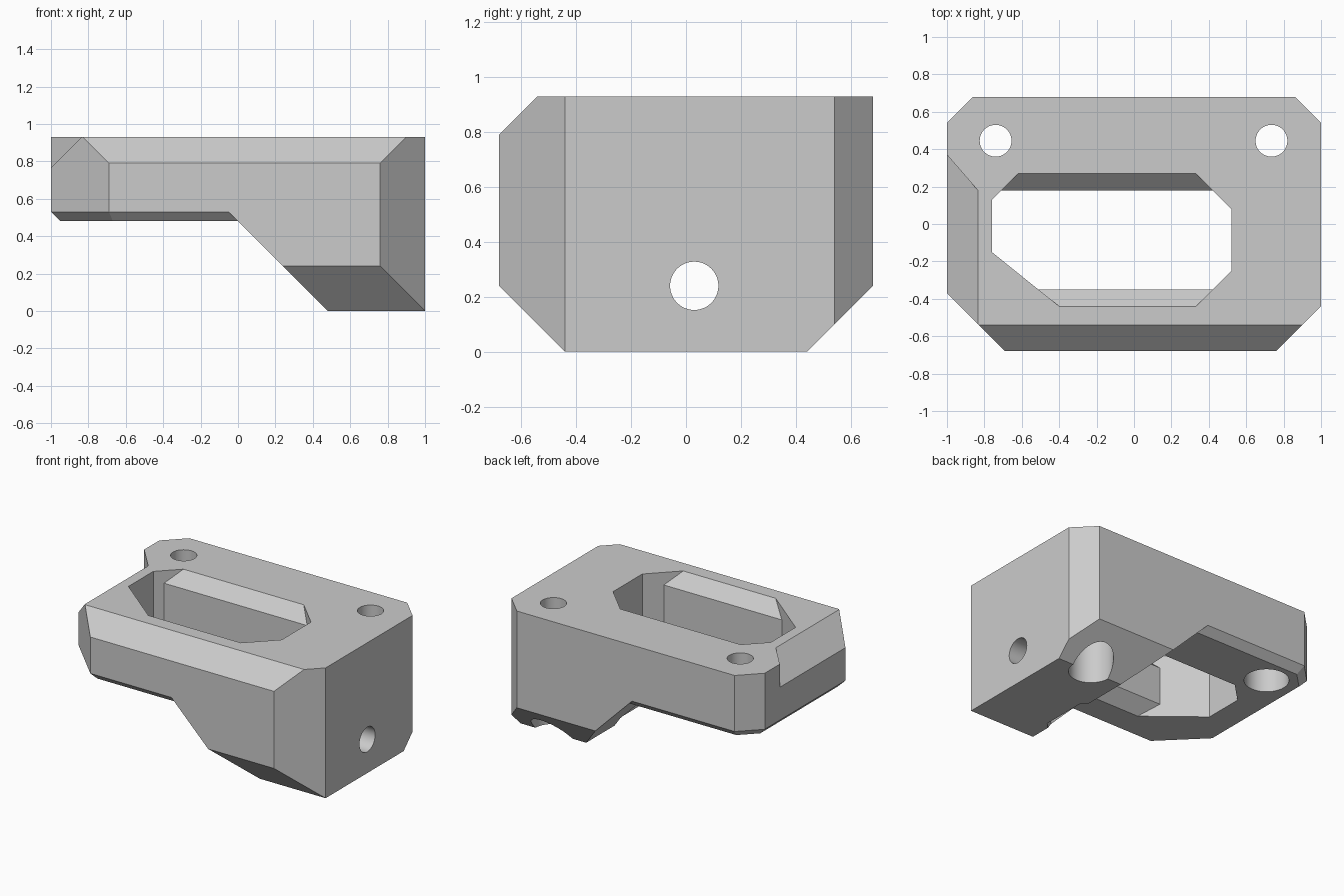
import bpy, bmesh, math
from mathutils import Vector

old = bpy.data.objects.get("Cube")
if old:
    bpy.data.objects.remove(old, do_unlink=True)

grey = bpy.data.materials.new("plain_grey")
grey.use_nodes = True
grey.diffuse_color = (0.6, 0.6, 0.6, 1)
grey.node_tree.nodes["Principled BSDF"].inputs["Base Color"].default_value = (0.6, 0.6, 0.6, 1)


def prism(name, points, axis, lo, hi, planes=()):
    """Extrude a 2D outline along an axis, then slice off the positive side of each plane."""
    place = {"z": lambda a, b, t: (a, b, t), "x": lambda a, b, t: (t, a, b)}[axis]
    bm = bmesh.new()
    face = bm.faces.new([bm.verts.new(place(a, b, lo)) for a, b in points])
    ext = bmesh.ops.extrude_face_region(bm, geom=[face])
    shift = Vector(place(0, 0, hi - lo))
    bmesh.ops.translate(bm, vec=shift, verts=[v for v in ext["geom"] if isinstance(v, bmesh.types.BMVert)])
    for co, no in planes:
        cut = bmesh.ops.bisect_plane(bm, geom=bm.verts[:] + bm.edges[:] + bm.faces[:], dist=1e-5,
                                     plane_co=co, plane_no=no, clear_outer=True)
        edges = [e for e in cut["geom_cut"] if isinstance(e, bmesh.types.BMEdge)]
        bmesh.ops.edgeloop_fill(bm, edges=edges)
    bmesh.ops.recalc_face_normals(bm, faces=bm.faces[:])
    mesh = bpy.data.meshes.new(name)
    bm.to_mesh(mesh)
    bm.free()
    ob = bpy.data.objects.new(name, mesh)
    bpy.context.collection.objects.link(ob)
    return ob


def rect(x, y):
    return [(-x, -y), (x, -y), (x, y), (-x, y)]


def circle(cx, cy, r, n=48):
    return [(cx + r * math.cos(math.tau * i / n), cy + r * math.sin(math.tau * i / n)) for i in range(n)]


def subtract(target, tool):
    """Cut the tool out of the target and discard the tool."""
    mod = target.modifiers.new("cut", "BOOLEAN")
    mod.operation, mod.solver, mod.object = "DIFFERENCE", "EXACT", tool
    tool.hide_render = True
    bpy.context.view_layer.objects.active = target
    bpy.ops.object.modifier_apply(modifier=mod.name)
    bpy.data.objects.remove(tool, do_unlink=True)


TOP, DECK = 0.93, 0.48

# Main block: chamfered plan, sloped top front edge and lower front and back edges
plan = [(-0.69, -0.68), (0.76, -0.68), (1, -0.44), (1, 0.54),
        (0.86, 0.68), (-0.86, 0.68), (-1, 0.54), (-1, -0.37)]
body = prism("bracket_body", plan, "z", 0, TOP, [
    ((0, -0.54, TOP), (0, -1, 1)),
    ((0, -0.44, 0), (0, -1, -1)),
    ((0, 0.44, 0), (0, 1, -1))])

# Space under the deck, with a small bevel around the deck's lower edge
bevels = [((0, 0, DECK), (0, 0, -1))]
for i in (0, 4, 5, 6, 7):
    a, b = Vector(plan[i]), Vector(plan[(i + 1) % len(plan)])
    d = (b - a).normalized()
    bevels.append(((a.x, a.y, DECK + 0.05), (d.y, -d.x, -1)))
deck_keep = prism("deck_keep", rect(2, 2), "z", 0.2, 2, bevels)
underside = prism("underside_cutter", rect(1.6, 1.5), "z", -0.3, 1.7,
                  [((DECK, 0, 0), (1, 0, 1))])
subtract(underside, deck_keep)
subtract(body, underside)

# Sloped left top edge that stops at a slanted end wall
subtract(body, prism("edge_cutter", rect(1.5, 1.5), "z", 0.3, 1.3, [
    ((-0.835, 0, TOP), (1, 0, -1)),
    ((-1, 0.37, 0), (0.19, 0.165, 0))]))

# Central opening with a narrowing lip along its front and back
opening = prism("opening_cutter", [
    (-0.62, 0.27), (-0.76, 0.13), (-0.76, -0.15), (-0.40, -0.44),
    (0.33, -0.44), (0.52, -0.25), (0.52, 0.08), (0.33, 0.27)], "z", -0.2, 1.2)
for wall, side in ((0.27, 1), (-0.44, -1)):
    lip = [(wall - side * 0.09, DECK + 0.09), (wall - side * 0.09, TOP - 0.09),
           (wall + side * 0.1, TOP + 0.1), (wall + side * 0.1, DECK - 0.1)]
    subtract(opening, prism("lip_keep", lip, "x", -1.2, 1.2))
subtract(body, opening)

# Screw holes, wider from below, and the side hole
for x in (-0.74, 0.735):
    subtract(body, prism("screw_hole", circle(x, 0.445, 0.085), "z", -0.2, 1.2))
    subtract(body, prism("screw_head_hole", circle(x, 0.445, 0.145), "z", -0.2, 0.72))
subtract(body, prism("side_hole", circle(0.03, 0.24, 0.088), "x", 0.1, 1.2))

# Finish: one colour, smooth only around the round holes
body.data.materials.clear()
body.data.materials.append(grey)
for p in body.data.polygons:
    p.material_index = 0
bpy.ops.object.select_all(action="DESELECT")
body.select_set(True)
bpy.context.view_layer.objects.active = body
bpy.ops.object.shade_smooth_by_angle(angle=math.radians(20))
